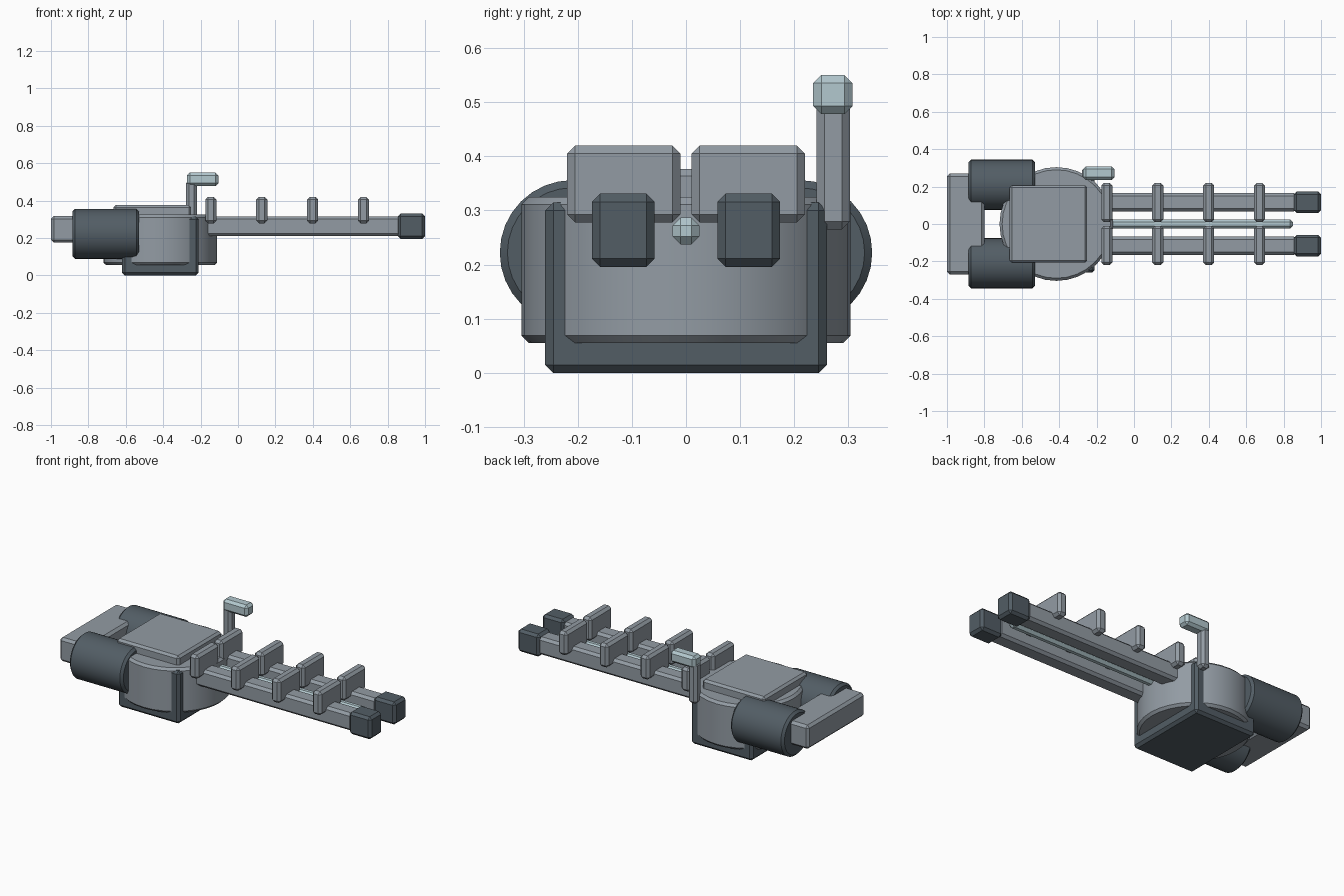
import bpy
import math

cube = bpy.data.objects.get("Cube")
if cube:
    bpy.data.objects.remove(cube, do_unlink=True)


def make_material(name, rgb):
    mat = bpy.data.materials.new(name)
    mat.use_nodes = True
    mat.diffuse_color = (*rgb, 1)
    mat.node_tree.nodes["Principled BSDF"].inputs["Base Color"].default_value = (*rgb, 1)
    return mat


grey = make_material("mid grey metal", (0.29, 0.33, 0.37))
dark = make_material("dark slate metal", (0.085, 0.11, 0.13))
pale = make_material("pale blue glass", (0.45, 0.58, 0.62))


def finish(obj, name, mat, bevel):
    """Name, colour and chamfer a part."""
    obj.name = name
    obj.data.name = name
    obj.data.materials.append(mat)
    bpy.ops.object.transform_apply(location=False, rotation=True, scale=True)
    mod = obj.modifiers.new("chamfer", "BEVEL")
    mod.width = bevel
    mod.segments = 1
    mod.limit_method = "ANGLE"
    mod.angle_limit = math.radians(40)
    bpy.ops.object.modifier_apply(modifier=mod.name)
    return obj


def box(name, mat, x, y, z, bevel=0.015):
    """Chamfered box from its (min, max) extent on each axis."""
    spans = (x, y, z)
    bpy.ops.mesh.primitive_cube_add(size=1, location=[(a + b) / 2 for a, b in spans])
    obj = bpy.context.object
    obj.scale = [b - a for a, b in spans]
    return finish(obj, name, mat, bevel)


def drum(name, mat, radius, depth, location, along_x=False):
    """Smooth chamfered cylinder, upright or lying along x."""
    bpy.ops.mesh.primitive_cylinder_add(vertices=32, radius=radius, depth=depth, location=location)
    obj = bpy.context.object
    if along_x:
        obj.rotation_euler.y = math.pi / 2
    finish(obj, name, mat, 0.014)
    bpy.ops.object.shade_smooth_by_angle(angle=math.radians(30))
    return obj


# Turret body
box("square_base", dark, (-0.62, -0.21), (-0.26, 0.26), (0, 0.315))
drum("turret_drum", grey, 0.304, 0.27, (-0.415, 0, 0.19))
box("roof_plate", grey, (-0.665, -0.25), (-0.207, 0.207), (0.30, 0.377), 0.013)

# Rear counterweight
box("rear_beam", grey, (-1, -0.8), (-0.27, 0.27), (0.175, 0.318))

# Rod between the barrels
box("centre_rod", pale, (-0.2, 0.85), (-0.025, 0.025), (0.237, 0.287))

# Mirrored side tanks, barrels, muzzles and cooling fins
for side, s in (("left", 1), ("right", -1)):
    def across(inner, outer):
        return tuple(sorted((s * inner, s * outer)))

    drum(f"{side}_tank", dark, 0.134, 0.355, (-0.7075, s * 0.21, 0.222), True)
    box(f"{side}_barrel", grey, (-0.2, 0.87), across(0.067, 0.165), (0.21, 0.316))
    box(f"{side}_muzzle", dark, (0.855, 1), across(0.058, 0.174), (0.196, 0.331))
    for i in range(4):
        x = -0.145 + i * 0.272
        box(f"{side}_fin_{i + 1}", grey, (x - 0.03, x + 0.03), across(0.01, 0.22), (0.278, 0.42))

# Periscope
box("periscope_post", grey, (-0.277, -0.22), (0.241, 0.303), (0.265, 0.51))
box("periscope_head", pale, (-0.272, -0.105), (0.235, 0.308), (0.478, 0.55))
